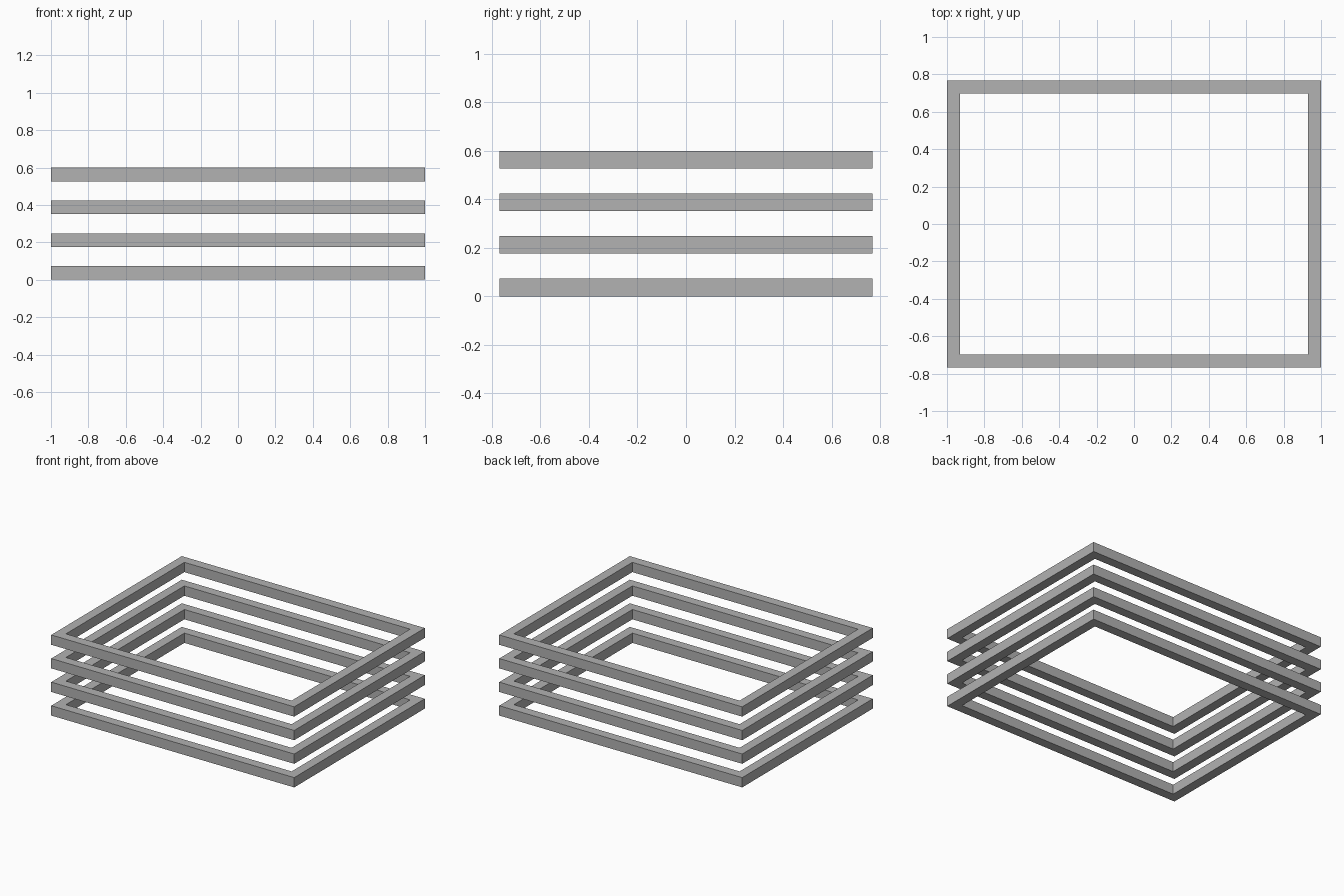
import bpy
import bmesh

cube = bpy.data.objects.get("Cube")
if cube:
    bpy.data.objects.remove(cube, do_unlink=True)

WIDTH, DEPTH = 2.0, 1.535
BAR, HEIGHT = 0.071, 0.073
LEVELS, PITCH = 4, 0.1755

grey = bpy.data.materials.new("mid grey")
grey.use_nodes = True
colour = (0.445, 0.445, 0.445, 1)
grey.diffuse_color = colour
grey.node_tree.nodes["Principled BSDF"].inputs["Base Color"].default_value = colour


def rectangle(bm, half_x, half_y, z):
    """Four corner vertices, counterclockwise from above."""
    signs = ((-1, -1), (1, -1), (1, 1), (-1, 1))
    return [bm.verts.new((sx * half_x, sy * half_y, z)) for sx, sy in signs]


def frame(name, z):
    """Rectangular ring with a square bar section and mitred corners."""
    bm = bmesh.new()
    x, y = WIDTH / 2, DEPTH / 2
    loops = [
        rectangle(bm, x, y, z),
        rectangle(bm, x, y, z + HEIGHT),
        rectangle(bm, x - BAR, y - BAR, z + HEIGHT),
        rectangle(bm, x - BAR, y - BAR, z),
    ]
    # Bridge each loop to the next, closing the bar section
    for a, b in zip(loops, loops[1:] + loops[:1]):
        for i in range(4):
            j = (i + 1) % 4
            bm.faces.new((a[i], a[j], b[j], b[i]))
    bmesh.ops.recalc_face_normals(bm, faces=bm.faces)
    mesh = bpy.data.meshes.new(name)
    bm.to_mesh(mesh)
    bm.free()
    mesh.materials.append(grey)
    bpy.context.collection.objects.link(bpy.data.objects.new(name, mesh))


# Stack of identical frames
for level in range(LEVELS):
    frame(f"frame_{level + 1}", level * PITCH)
